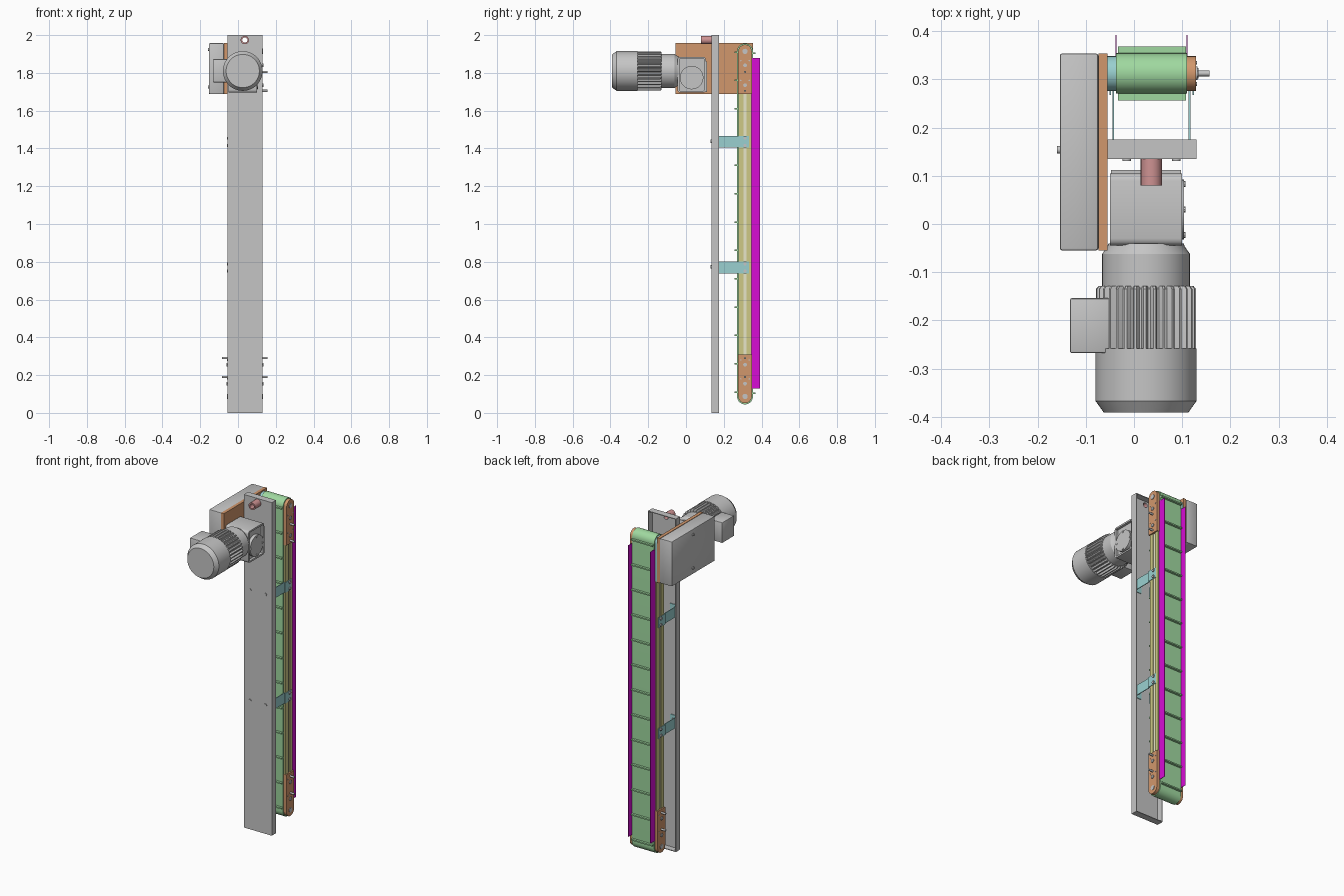
import bpy, bmesh, math
from mathutils import Matrix, Vector

if "Cube" in bpy.data.objects:
    bpy.data.objects.remove(bpy.data.objects["Cube"])


def material(name, rgb):
    m = bpy.data.materials.new(name)
    m.diffuse_color = (*rgb, 1)
    m.use_nodes = True
    m.node_tree.nodes["Principled BSDF"].inputs["Base Color"].default_value = m.diffuse_color
    return m


GRAY = material("light_gray", (0.56, 0.56, 0.56))
ORANGE = material("copper_orange", (0.64, 0.31, 0.15))
GREEN = material("belt_green", (0.35, 0.69, 0.35))
TEAL = material("pale_teal", (0.32, 0.63, 0.63))
MAGENTA = material("magenta", (0.68, 0.004, 0.66))
KHAKI = material("khaki", (0.62, 0.59, 0.24))
CREAM = material("cream", (0.80, 0.79, 0.58))
PINK = material("dusty_pink", (0.62, 0.29, 0.29))

CY = 0.3125                 # conveyor centre in y
ZB, ZT = 0.087, 1.914       # drum axes
XL, XR = -0.037, 0.11       # belt edges
XC = (XL + XR) / 2


def finish(name, bm, mat, smooth=True):
    bmesh.ops.recalc_face_normals(bm, faces=bm.faces)
    me = bpy.data.meshes.new(name)
    bm.to_mesh(me)
    bm.free()
    ob = bpy.data.objects.new(name, me)
    bpy.context.collection.objects.link(ob)
    me.materials.append(mat)
    if smooth:
        bpy.ops.object.select_all(action='DESELECT')
        ob.select_set(True)
        bpy.context.view_layer.objects.active = ob
        bpy.ops.object.shade_smooth_by_angle(angle=math.radians(32))
    return ob


def box(name, x, y, z, mat, bevel=0):
    bm = bmesh.new()
    size = [b - a for a, b in (x, y, z)]
    mid = [(a + b) / 2 for a, b in (x, y, z)]
    bmesh.ops.create_cube(bm, size=1, matrix=Matrix.Translation(mid) @ Matrix.Diagonal((*size, 1)))
    if bevel:
        bmesh.ops.bevel(bm, geom=bm.edges[:], offset=bevel, segments=2, profile=0.5, affect='EDGES')
    return finish(name, bm, mat, bevel > 0)


def prism(name, pts, x, mat):
    """Extrude a (y, z) outline along x."""
    bm = bmesh.new()
    f = bm.faces.new([bm.verts.new((x[0], *p)) for p in pts])
    r = bmesh.ops.extrude_face_region(bm, geom=[f])
    bmesh.ops.translate(bm, vec=(x[1] - x[0], 0, 0),
                        verts=[v for v in r['geom'] if isinstance(v, bmesh.types.BMVert)])
    return finish(name, bm, mat)


def lathe(name, profile, origin, axis, mat, n=32, radius=None, closed=False):
    """Revolve (distance, radius) points about an x or y axis; radius(i, r) can add teeth."""
    bm = bmesh.new()
    rings = []
    for d, r in profile:
        ring = []
        for i in range(n):
            a = 2 * math.pi * i / n
            q = radius(i, r) if radius else r
            u, v = q * math.cos(a), q * math.sin(a)
            p = (d, u, v) if axis == 'x' else (u, d, v)
            ring.append(bm.verts.new(Vector(p) + Vector(origin)))
        rings.append(ring)
    pairs = list(zip(rings, rings[1:])) + ([(rings[-1], rings[0])] if closed else [])
    for a, b in pairs:
        for i in range(n):
            bm.faces.new((a[i], a[(i + 1) % n], b[(i + 1) % n], b[i]))
    if not closed:
        bm.faces.new(rings[0])
        bm.faces.new(rings[-1])
    return finish(name, bm, mat)


def rod(name, x, y, z, r, mat, n=16):
    return lathe(name, [(x[0], r), (x[1], r)], (0, y, z), 'x', mat, n)


def arc(cz, r, a0, a1, n=12):
    return [(CY + r * math.cos(math.radians(a0 + (a1 - a0) * i / n)),
             cz + r * math.sin(math.radians(a0 + (a1 - a0) * i / n))) for i in range(n + 1)]


def cut(ob, cutter):
    m = ob.modifiers.new("cut", 'BOOLEAN')
    m.operation, m.solver, m.object = 'DIFFERENCE', 'EXACT', cutter
    cutter.hide_render = True
    bpy.context.view_layer.objects.active = ob
    bpy.ops.object.modifier_apply(modifier=m.name)
    bpy.data.objects.remove(cutter, do_unlink=True)


# Mounting column: shallow tray open to the back, with a hole for the pipe
column = box("mounting_column", (-0.055, 0.13), (0.135, 0.175), (0, 2), GRAY)
cut(column, box("tray_cutter", (-0.051, 0.126), (0.139, 0.2), (0.004, 1.996), GRAY))
cut(column, lathe("hole_cutter", [(0.1, 0.014), (0.16, 0.014)], (0.036, 0, 1.974), 'y', GRAY, 24))
lathe("pipe_stub", [(0.08, 0.022), (0.135, 0.022), (0.135, 0.014), (0.08, 0.014)],
      (0.036, 0, 1.974), 'y', PINK, 24, closed=True)

# Belt loop with cleats on both runs
prism("belt", arc(ZT, 0.042, 0, 180, 16) + arc(ZB, 0.042, 180, 360, 16), (XL, XR), GREEN)
for k in range(13):
    for side, z0 in ((-1, 0.11), (1, 0.105)):
        z = z0 + 0.15 * k
        y = sorted((CY + side * 0.04, CY + side * 0.056))
        box("belt_cleat", (XL + 0.004, XR - 0.002), y, (z - 0.004, z + 0.004), GREEN)

# Both sides of the conveyor: s = direction outward, e = belt edge
for s, e, tag in ((-1, XL, "left"), (1, XR, "right")):
    def out(a, b):
        return sorted((e + s * a, e + s * b))

    # Slotted rail with lighter groove strip
    box(tag + "_rail_core", out(0, 0.005), (CY - 0.034, CY + 0.034), (0.2, 1.8), KHAKI)
    for y0, y1 in ((-0.034, -0.008), (0.008, 0.034)):
        box(tag + "_rail_lip", out(0.004, 0.011), (CY + y0, CY + y1), (0.2, 1.8), KHAKI)
    box(tag + "_rail_groove", out(0.005, 0.006), (CY - 0.008, CY + 0.008), (0.2, 1.8), CREAM)

    # Rounded end plates; the drive side's upper plate is teal
    w = 0.036
    prism(tag + "_lower_end_plate", arc(ZB, w, 180, 360) + [(CY + w, 0.31), (CY - w, 0.31)],
          out(0, 0.019), ORANGE)
    prism(tag + "_upper_end_plate", arc(ZT, w, 0, 180) + [(CY - w, 1.688), (CY + w, 1.688)],
          out(0, 0.019), TEAL if s < 0 else ORANGE)

    # Bolts, axle ends and long pins
    for z in (0.155, 0.255) + ((1.735, 1.84) if s > 0 else ()):
        rod(tag + "_plate_bolt", out(0.015, 0.024), CY, z, 0.011, GRAY, 6)
        for dy in (-0.022, 0.022):
            rod(tag + "_plate_screw", out(0.015, 0.021), CY + dy, z + 0.025, 0.004, GRAY, 8)
    for z in (0.19, 0.29) + ((1.705, 1.805) if s > 0 else ()):
        rod(tag + "_pin", out(0.01, 0.047), CY, z, 0.006, GRAY, 12)
    for z in (ZB, ) + ((ZT, ) if s > 0 else ()):
        rod(tag + "_axle_end", out(0.01, 0.022), CY, z, 0.014, GRAY, 20)

    # Upright product guard
    box(tag + "_side_guard", out(-0.001, 0.0015), (CY + 0.034, 0.392), (0.13, 1.88), MAGENTA)

    # Angle brackets to the column
    for z in (0.77, 1.435):
        box(tag + "_bracket_arm", out(0.0035, 0.0075) if s > 0 else out(0.004, 0.008),
            (0.139, CY - 0.03), (z - 0.031, z + 0.031), TEAL)
        box(tag + "_bracket_end", out(0.011, 0.014), (CY - 0.045, CY + 0.02),
            (z - 0.031, z + 0.031), TEAL)
        box(tag + "_bracket_foot", out(-0.042, 0.0075), (0.139, 0.143), (z - 0.031, z + 0.031), TEAL)
        for dz in (-0.019, 0.019):
            rod(tag + "_bracket_bolt", out(0.012, 0.02), CY, z + dz, 0.009, GRAY, 6)
        lathe(tag + "_column_bolt", [(0.131, 0.009), (0.146, 0.009)],
              (e - s * 0.022, 0, z + 0.003), 'y', GRAY, 12)

# Drive cover with its back plate
box("drive_cover", (-0.154, -0.074), (-0.055, 0.354), (1.688, 1.957), GRAY, 0.005)
box("drive_back_plate", (-0.074, -0.055), (-0.055, 0.354), (1.688, 1.957), ORANGE)
for z in (1.725, 1.925):
    rod("cover_knob", (-0.16, -0.152), 0.154, z, 0.008, GRAY)

# Gearbox: recessed output face, hub and bolts
bm = bmesh.new()
bmesh.ops.create_cube(bm, size=1, matrix=Matrix.Translation((0.025, 0.03, 1.79))
                      @ Matrix.Diagonal((0.15, 0.15, 0.19, 1)))
bmesh.ops.bevel(bm, geom=[e for e in bm.edges if abs(e.verts[0].co.x - e.verts[1].co.x) > 0.1],
                offset=0.015, segments=3, profile=0.5, affect='EDGES')
face = max(bm.faces, key=lambda f: f.calc_center_median().x)
bmesh.ops.inset_region(bm, faces=[face], thickness=0.01)
r = bmesh.ops.extrude_face_region(bm, geom=[face])
bmesh.ops.translate(bm, vec=(-0.015, 0, 0),
                    verts=[v for v in r['geom'] if isinstance(v, bmesh.types.BMVert)])
bmesh.ops.delete(bm, geom=[face], context='FACES')
finish("gearbox", bm, GRAY)
box("gearbox_flange", (-0.048, 0.098), (0.1, 0.112), (1.7, 1.86), GRAY)
rod("gearbox_hub", (0.08, 0.104), 0.03, 1.775, 0.062, GRAY, 40)
for i in range(4):
    a = i * math.pi / 2
    rod("hub_bolt", (0.1, 0.107), 0.03 + 0.053 * math.cos(a), 1.775 + 0.053 * math.sin(a),
        0.006, GRAY, 8)

# Motor: front neck, finned barrel, fan cowl and terminal box
MC = (0.025, 0, 1.81)
lathe("motor_neck", [(-0.04, 0.078), (-0.046, 0.08), (-0.062, 0.091), (-0.14, 0.091)],
      MC, 'y', GRAY, 48)
lathe("motor_fins", [(-0.129, 0.099), (-0.135, 0.104), (-0.262, 0.104)], MC, 'y', GRAY, 128,
      radius=lambda i, r: r if i % 4 < 2 else r - 0.011)
lathe("motor_cowl", [(-0.258, 0.105), (-0.367, 0.105), (-0.391, 0.088)], MC, 'y', GRAY, 48)
box("terminal_box", (-0.133, -0.05), (-0.268, -0.154), (1.75, 1.873), GRAY, 0.004)
